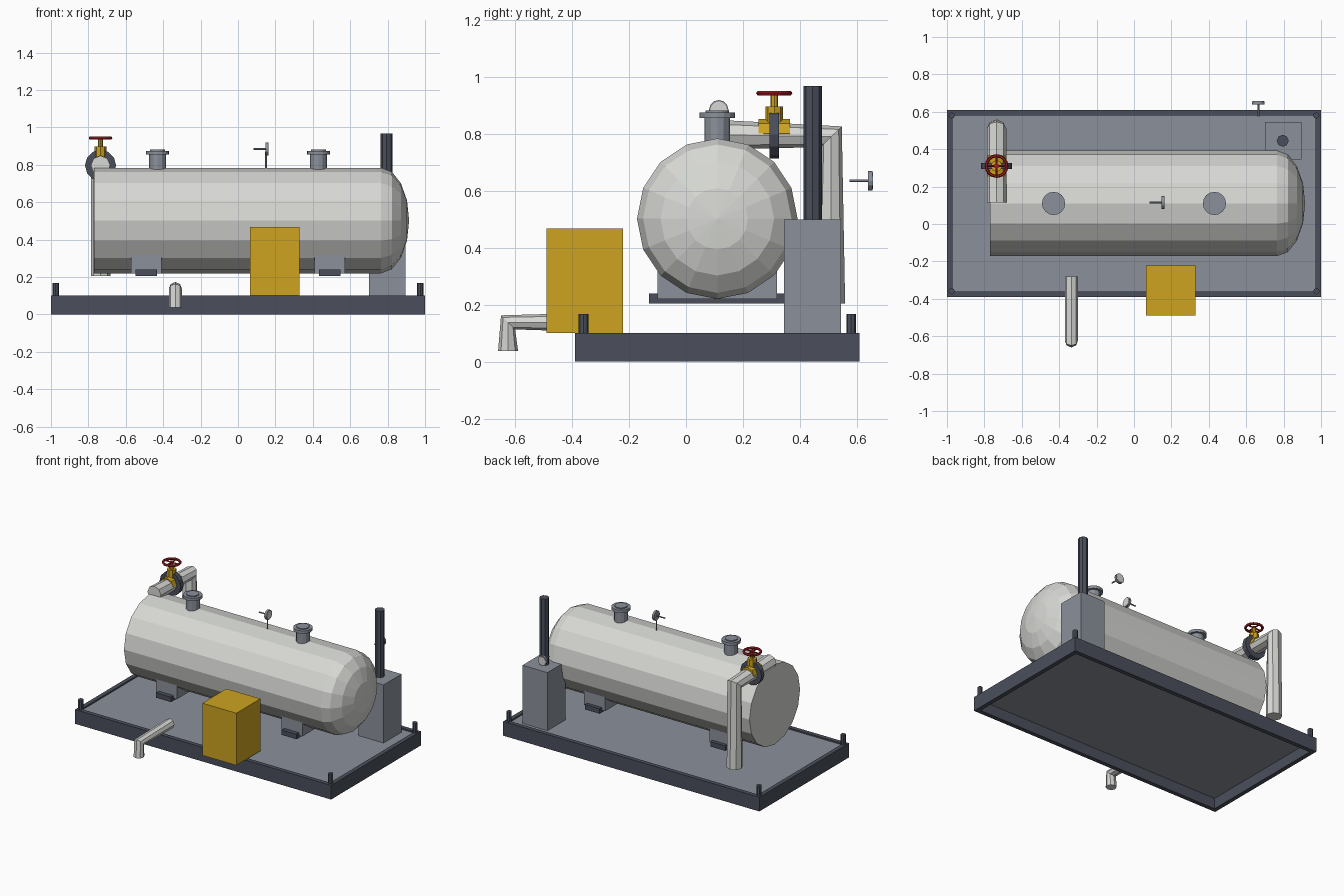
import bpy, bmesh
from math import sin, cos, pi, radians
from mathutils import Vector

cube = bpy.data.objects.get("Cube")
if cube:
    bpy.data.objects.remove(cube, do_unlink=True)


def material(name, rgb):
    m = bpy.data.materials.new(name)
    m.use_nodes = True
    m.diffuse_color = (*rgb, 1)
    m.node_tree.nodes["Principled BSDF"].inputs["Base Color"].default_value = (*rgb, 1)
    return m


SHELL = material("pale grey paint", (0.68, 0.69, 0.66))
GREY = material("mid grey steel", (0.26, 0.285, 0.33))
DARK = material("dark slate steel", (0.069, 0.078, 0.105))
YELLOW = material("safety yellow", (0.61, 0.366, 0.015))
RED = material("handwheel red", (0.35, 0.013, 0.017))


def finish(name, bm, mat):
    bmesh.ops.recalc_face_normals(bm, faces=bm.faces)
    mesh = bpy.data.meshes.new(name)
    bm.to_mesh(mesh)
    bm.free()
    mesh.materials.append(mat)
    obj = bpy.data.objects.new(name, mesh)
    bpy.context.collection.objects.link(obj)
    return obj


def box(name, lo, hi, mat):
    bm = bmesh.new()
    bmesh.ops.create_cube(bm, size=1)
    for v in bm.verts:
        v.co = [a + (c + 0.5) * (b - a) for a, b, c in zip(lo, hi, v.co)]
    return finish(name, bm, mat)


def tube(name, points, radii, mat, sides=8):
    """Sweep a polygon along a path, one radius per point."""
    pts = [Vector(p) for p in points]
    bm = bmesh.new()
    rings = []
    for i, p in enumerate(pts):
        steps = [(b - a).normalized() for a, b in zip(pts[max(i - 1, 0):i + 1], pts[max(i, 1):i + 2])
                 if (b - a).length > 0]
        if 0 < i < len(pts) - 1:
            steps = [(p - pts[i - 1]).normalized(), (pts[i + 1] - p).normalized()]
            if (pts[i + 1] - p).length < 1e-6 or (p - pts[i - 1]).length < 1e-6:
                steps = [(pts[-1] - pts[0]).normalized()]
        else:
            steps = [(pts[1] - pts[0]) if i == 0 else (pts[-1] - pts[-2])]
        t = sum(steps, Vector()).normalized()
        u = Vector((0, 0, 1)) if abs(t.x) > 0.9 else Vector((1, 0, 0))
        w = t.cross(u)
        rings.append([bm.verts.new(p + radii[i] * (u * cos(a) + w * sin(a)))
                      for a in (2 * pi * k / sides for k in range(sides))])
    for r, s in zip(rings, rings[1:]):
        for k in range(sides):
            n = (k + 1) % sides
            bm.faces.new((r[k], r[n], s[n], s[k]))
    bm.faces.new(rings[0])
    bm.faces.new(rings[-1])
    bmesh.ops.remove_doubles(bm, verts=bm.verts, dist=1e-5)
    return finish(name, bm, mat)


def rod(name, a, b, r, mat, sides=8):
    return tube(name, (a, b), (r, r), mat, sides)


# Skid frame, deck and corner lugs
MID = 0.11
for side, y in (("front", -0.39), ("back", 0.58)):
    box(side + "_beam", (-1, y, 0), (1, y + 0.03, 0.1), DARK)
for side, x in (("right", -1), ("left", 0.97)):
    box(side + "_beam", (x, -0.36, 0), (x + 0.03, 0.58, 0.1), DARK)
box("deck_plate", (-0.97, -0.36, 0.075), (0.97, 0.58, 0.09), GREY)
for x in (-0.975, 0.975):
    for y in (-0.36, 0.58):
        rod("corner_lug", (x, y, 0.09), (x, y, 0.168), 0.017, DARK)

# Horizontal tank with one domed end
dome = [(0.765 + 0.15 * sin(radians(a)), 0.282 * cos(radians(a))) for a in (0, 22.5, 45, 67.5, 90)]
profile = [(-0.77, 0.282)] + dome
tube("tank", [(x, MID, 0.502) for x, r in profile], [r for x, r in profile], SHELL, 16)

# Saddles under the tank and nozzles on top
for s in (-1, 1):
    x = 0.49 * s
    box("saddle", (x - 0.082, -0.1, 0.22), (x + 0.082, 0.32, 0.32), GREY)
    box("saddle_foot", (x - 0.058, -0.13, 0.205), (x + 0.058, 0.345, 0.24), DARK)
    x = 0.43 * s
    rod("nozzle_neck", (x, MID, 0.75), (x, MID, 0.86), 0.045, GREY, 12)
    rod("nozzle_flange", (x, MID, 0.855), (x, MID, 0.875), 0.062, GREY, 16)
    rod("nozzle_cap", (x, MID, 0.87), (x, MID, 0.882), 0.041, GREY, 16)

# Pump box, burner cabinet and exhaust stack
box("pump_box", (0.065, -0.49, 0.1), (0.33, -0.222, 0.468), YELLOW)
box("cabinet", (0.7, 0.345, 0.09), (0.895, 0.545, 0.5), GREY)
rod("exhaust_stack", (0.795, 0.445, 0.49), (0.795, 0.445, 0.968), 0.032, DARK)

# Bent pipes
VX, VY, VZ = -0.735, 0.31, 0.797
tube("riser_pipe", [(VX, 0.115, VZ), (VX, 0.51, 0.79), (VX, 0.507, 0.205)], [0.052] * 3, SHELL)
tube("drain_pipe", [(-0.335, -0.28, 0.138), (-0.335, -0.625, 0.138), (-0.335, -0.625, 0.038)],
     [0.035] * 3, SHELL)

# Valve: body, flange, bonnet, stem
rod("valve_body", (VX, VY - 0.055, VZ + 0.005), (VX, VY + 0.055, VZ + 0.005), 0.05, YELLOW)
rod("valve_flange", (VX, VY - 0.016, VZ), (VX, VY + 0.016, VZ), 0.083, DARK, 12)
rod("valve_bonnet", (VX, VY, VZ), (VX, VY, 0.897), 0.031, YELLOW)
rod("valve_stem", (VX, VY, 0.89), (VX, VY, 0.94), 0.013, YELLOW)

# Handwheel: rim, hub and crossed spokes
bpy.ops.mesh.primitive_torus_add(location=(VX, VY, 0.943), major_radius=0.055, minor_radius=0.0085,
                                 major_segments=16, minor_segments=6)
wheel = bpy.context.object
wheel.name = "handwheel_rim"
wheel.data.materials.append(RED)
rod("handwheel_hub", (VX, VY, 0.935), (VX, VY, 0.95), 0.014, RED)
for d in (Vector((0.055, 0, 0)), Vector((0, 0.055, 0))):
    c = Vector((VX, VY, 0.943))
    rod("handwheel_spoke", c - d, c + d, 0.005, RED, 6)


# Dial gauges: stem, case and pale face plate
def gauge(centre, axis, length):
    c, d = Vector(centre), Vector(axis)
    rod("gauge_stem", c - d * length, c, 0.005, GREY, 6)
    rod("gauge_case", c, c + d * 0.015, 0.034, GREY, 12)
    rod("gauge_face", c + d * 0.015, c + d * 0.017, 0.029, SHELL, 12)


gauge((0.147, 0.115, 0.885), (1, 0, 0), 0.063)
rod("gauge_riser", (0.15, 0.115, 0.77), (0.15, 0.115, 0.87), 0.005, GREY, 6)
gauge((0.665, 0.64, 0.635), (0, 1, 0), 0.065)
